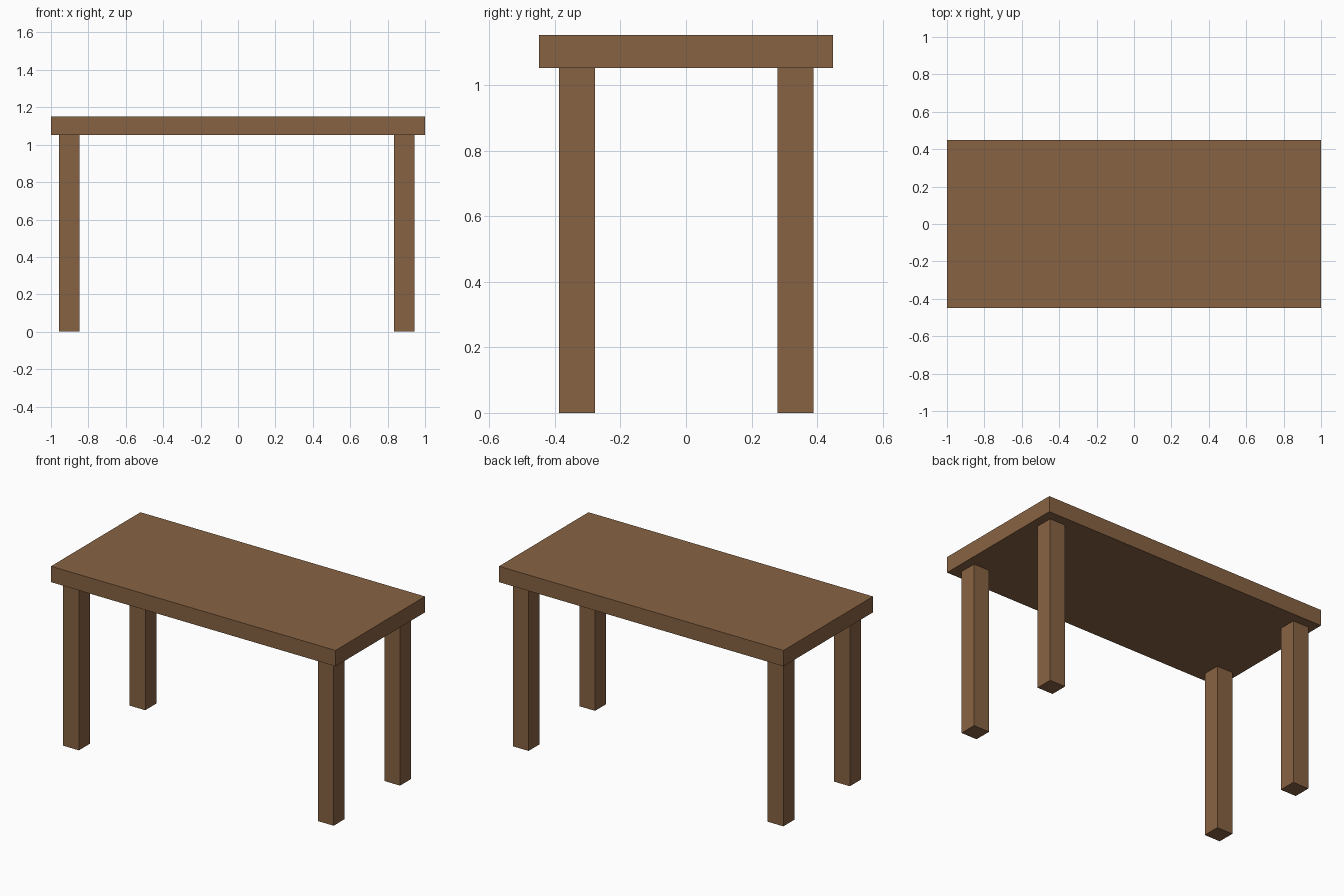
import bpy

if "Cube" in bpy.data.objects:
    bpy.data.objects.remove(bpy.data.objects["Cube"])

# Single wood colour
wood = bpy.data.materials.new("brown_wood")
wood.diffuse_color = (0.245, 0.124, 0.055, 1.0)
wood.use_nodes = True
wood.node_tree.nodes["Principled BSDF"].inputs["Base Color"].default_value = wood.diffuse_color


def box(name, x0, x1, y0, y1, z0, z1):
    """Axis-aligned box between the given limits."""
    bpy.ops.mesh.primitive_cube_add(
        size=1, location=((x0 + x1) / 2, (y0 + y1) / 2, (z0 + z1) / 2))
    ob = bpy.context.object
    ob.name = name
    ob.scale = (x1 - x0, y1 - y0, z1 - z0)
    bpy.ops.object.transform_apply(location=False, rotation=False, scale=True)
    ob.data.materials.append(wood)
    return ob


# Table top
TOP_BOTTOM, TOP_TOP = 1.051, 1.152
box("table_top", -1.0, 1.0, -0.449, 0.449, TOP_BOTTOM, TOP_TOP)

# Four square legs (the left and right pairs sit slightly off-centre)
HALF = 0.055
for side, x in (("left", -0.902), ("right", 0.889)):
    for end, y in (("front", -0.333), ("back", 0.334)):
        box(f"{end}_{side}_leg", x - HALF, x + HALF, y - HALF, y + HALF,
            0.0, TOP_BOTTOM)
